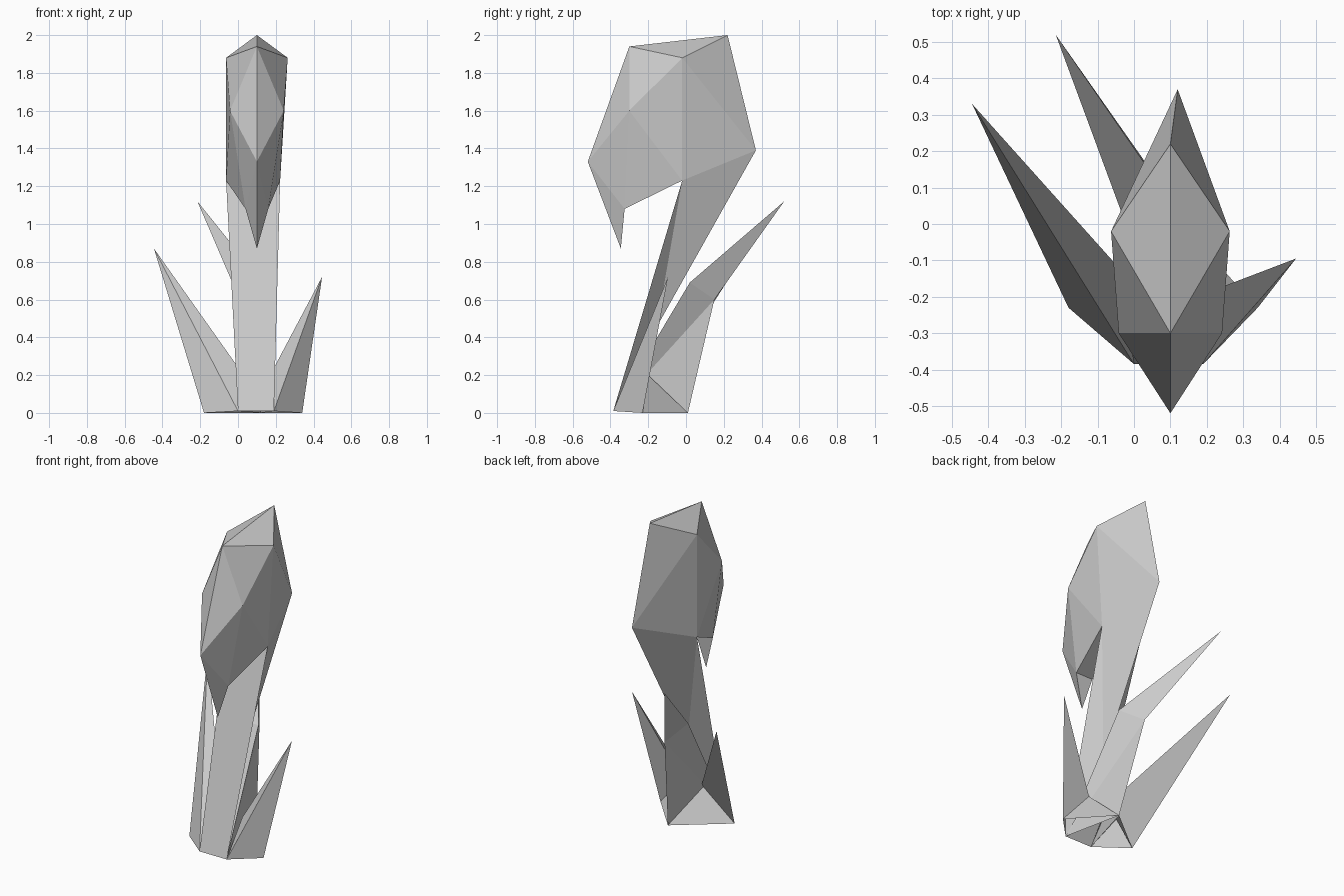
import bpy
import bmesh

cube = bpy.data.objects.get("Cube")
if cube:
    bpy.data.objects.remove(cube, do_unlink=True)

grey = bpy.data.materials.new("plain_grey")
grey.use_nodes = True
grey.diffuse_color = (0.6, 0.6, 0.6, 1)
grey.node_tree.nodes["Principled BSDF"].inputs["Base Color"].default_value = (0.6, 0.6, 0.6, 1)


def build(name, points, faces):
    """Flat-shaded mesh; faces are strings of point names."""
    bm = bmesh.new()
    verts = {key: bm.verts.new(co) for key, co in points.items()}
    for face in faces:
        bm.faces.new([verts[key] for key in face.split()])
    bmesh.ops.recalc_face_normals(bm, faces=bm.faces[:])
    mesh = bpy.data.meshes.new(name)
    bm.to_mesh(mesh)
    bm.free()
    mesh.materials.append(grey)
    obj = bpy.data.objects.new(name, mesh)
    bpy.context.collection.objects.link(obj)
    return obj


def both_sides(faces):
    """Repeat faces written for the + side on the - side."""
    return faces + [face.replace("+", "-") for face in faces]


# Shared foot points
stem_r, stem_l = (0.0, -0.385, 0.01), (0.19, -0.385, 0.01)
foot_r, foot_l = (-0.18, -0.23, 0), (0.34, -0.23, 0)
foot_back = (0.12, 0.01, 0)
crotch_r, crotch_l = (0.03, -0.2, 0.2), (0.17, -0.2, 0.2)
MID = 0.1

# Flower head: centre ridge points and mirrored side points
head = {
    "top": (MID, 0.22, 2.0),
    "brow": (MID, -0.30, 1.94),
    "nose": (MID, -0.52, 1.33),
    "beak": (MID, -0.345, 0.87),
    "back": (0.12, 0.37, 1.39),
}
for sign, s in (("+", 1), ("-", -1)):
    head["crown" + sign] = (MID + 0.163 * s, -0.02, 1.88)
    head["cheek" + sign] = (MID + 0.142 * s, -0.30, 1.60)
    head["jaw" + sign] = (0.08 + 0.143 * s, -0.02, 1.23)
    head["lip" + sign] = (MID + 0.06 * s, -0.325, 1.08)
build("flower_head", head, both_sides([
    "top brow crown+",
    "brow cheek+ crown+",
    "brow nose cheek+",
    "crown+ cheek+ jaw+",
    "cheek+ lip+ jaw+",
    "cheek+ nose lip+",
    "nose beak lip+",
    "top crown+ back",
    "crown+ jaw+ back",
]) + ["lip+ lip- jaw- jaw+", "lip+ beak lip-"])

# Stem: broad front, ridge at the back
stem = {key: head[key] for key in ("jaw+", "jaw-", "back")}
stem.update({"foot+": stem_l, "foot-": stem_r, "ridge": (MID, -0.155, 0.455)})
build("stem", stem, both_sides(["jaw+ back ridge", "jaw+ ridge foot+"])
      + ["jaw- jaw+ foot+ foot-", "ridge foot- foot+"])

# Tall bent leaf behind the stem
build("back_leaf", {
    "foot+": stem_l, "foot-": stem_r, "heel": foot_back,
    "knee+": (0.13, 0.02, 0.69), "knee-": (-0.03, 0.02, 0.69),
    "bend": (0.045, 0.15, 0.60), "tip": (-0.215, 0.52, 1.12),
}, both_sides(["foot+ heel bend", "foot+ bend knee+", "knee+ bend tip"])
    + ["foot- foot+ knee+ knee-", "knee- knee+ tip"])

# Side leaves, each with a skirt running to the back foot
for name, tip, foot, inner, crotch in (
    ("right_leaf", (-0.445, 0.33, 0.87), foot_r, stem_r, crotch_r),
    ("left_leaf", (0.445, -0.095, 0.72), foot_l, stem_l, crotch_l),
):
    build(name, {"tip": tip, "foot": foot, "inner": inner,
                 "crotch": crotch, "heel": foot_back},
          ["tip foot inner", "tip inner crotch", "tip crotch foot",
           "crotch heel foot"])
